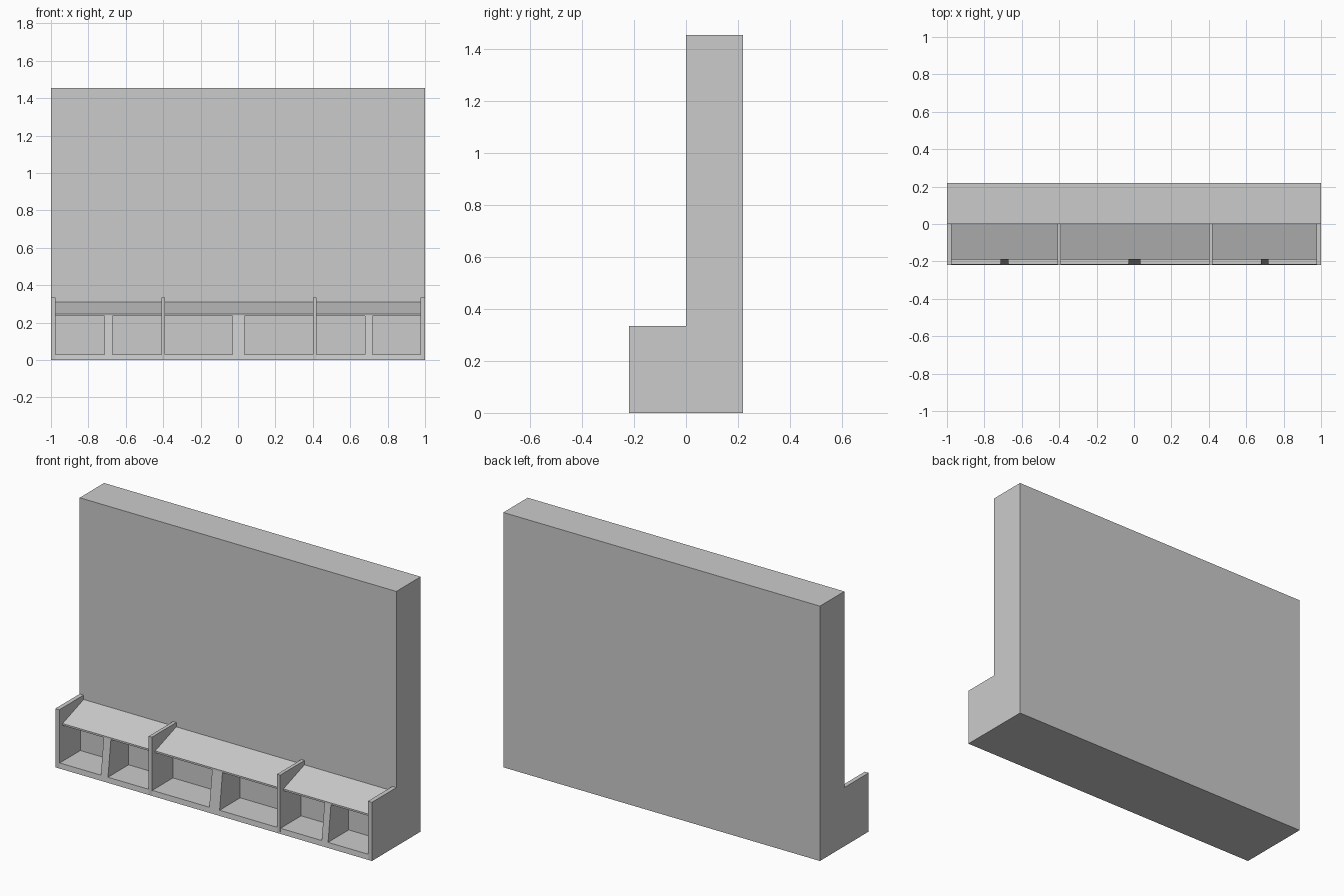
import bpy
import bmesh

cube = bpy.data.objects.get("Cube")
if cube:
    bpy.data.objects.remove(cube, do_unlink=True)

grey = bpy.data.materials.new("light_grey")
grey.use_nodes = True
colour = (0.6, 0.6, 0.6, 1)
grey.diffuse_color = colour
for node in grey.node_tree.nodes:
    if node.type == "BSDF_PRINCIPLED":
        node.inputs["Base Color"].default_value = colour


def prism(name, profile, x0, x1):
    """Extrude a closed (y, z) profile along x."""
    bm = bmesh.new()
    face = bm.faces.new([bm.verts.new((x0, y, z)) for y, z in profile])
    out = bmesh.ops.extrude_face_region(bm, geom=[face])
    for v in out["geom"]:
        if isinstance(v, bmesh.types.BMVert):
            v.co.x = x1
    bmesh.ops.recalc_face_normals(bm, faces=bm.faces)
    mesh = bpy.data.meshes.new(name)
    bm.to_mesh(mesh)
    bm.free()
    mesh.materials.append(grey)
    obj = bpy.data.objects.new(name, mesh)
    bpy.context.collection.objects.link(obj)
    return obj


def rect(y0, y1, z0, z1):
    return [(y0, z0), (y1, z0), (y1, z1), (y0, z1)]


FRONT, LIP = -0.22, -0.19          # foot and top of the leaning front
FLOOR, CEILING = 0.03, 0.235
FLOOR_FRONT = FRONT + (LIP - FRONT) * FLOOR / CEILING

# Tall wall block
prism("wall_block", rect(0, 0.22, 0, 1.455), -1, 1)

# Upright dividers of the shelf unit
dividers = [(-1, -0.975), (-0.41, -0.39), (0.4, 0.42), (0.975, 1)]
for i, (a, b) in enumerate(dividers):
    prism(f"divider_{i + 1}", rect(FRONT, 0, 0, 0.335), a, b)

# Three bays, each with floor, back, sloping lid and middle post
base = [(FRONT, 0), (0, 0), (0, FLOOR), (FLOOR_FRONT, FLOOR)]
lid = [(LIP, CEILING), (0, CEILING), (0, 0.31), (LIP, 0.245)]
post = [(FLOOR_FRONT, FLOOR), (-0.03, FLOOR), (-0.03, CEILING), (LIP, CEILING)]
posts = [(-0.715, -0.67), (-0.03, 0.035), (0.68, 0.72)]
for i, (a, b) in enumerate(posts):
    left, right = dividers[i][1], dividers[i + 1][0]
    prism(f"bay_floor_{i + 1}", base, left, right)
    prism(f"bay_back_{i + 1}", rect(-0.03, 0, FLOOR, CEILING), left, right)
    prism(f"bay_lid_{i + 1}", lid, left, right)
    prism(f"bay_post_{i + 1}", post, a, b)
